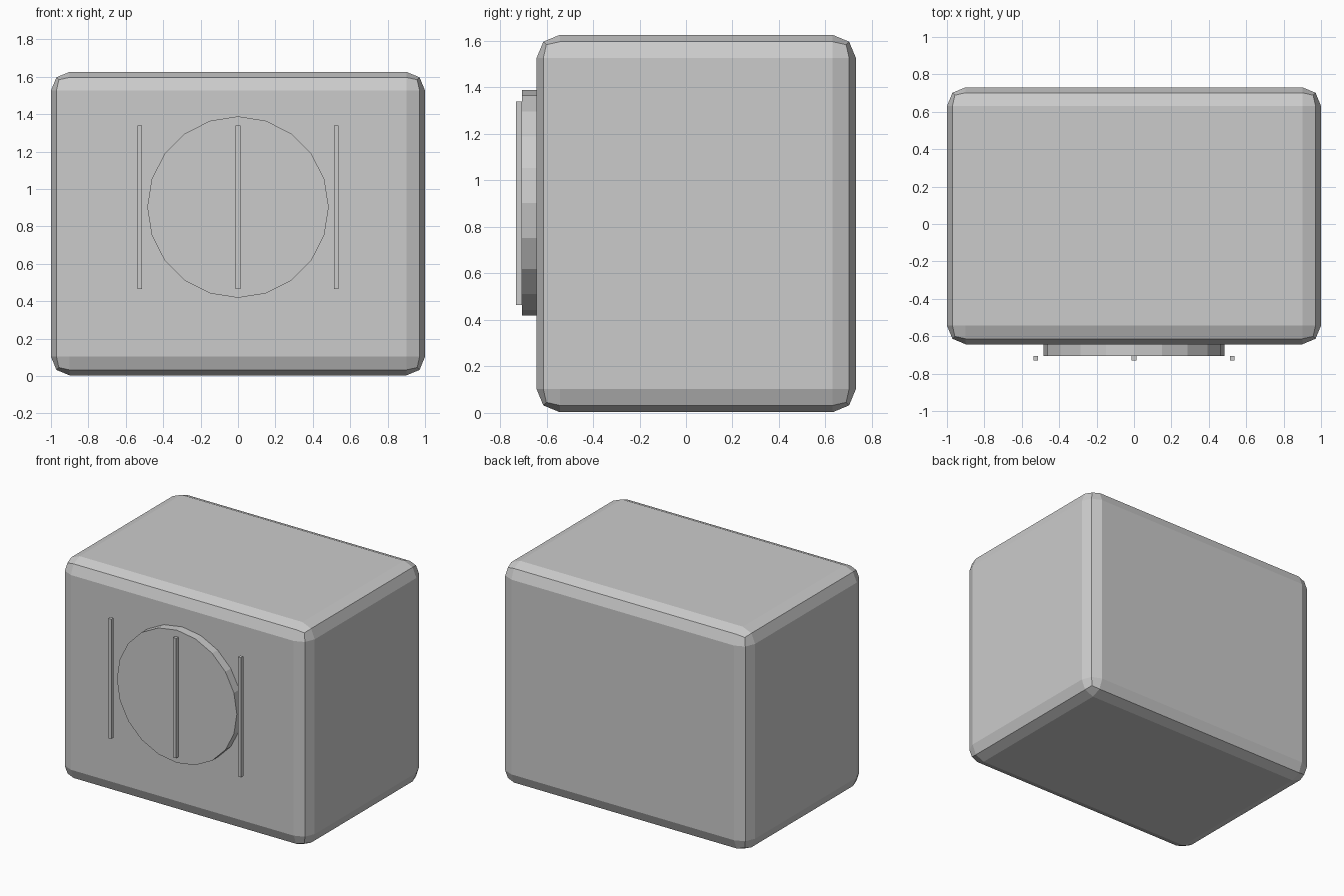
import bpy
import math

if "Cube" in bpy.data.objects:
    bpy.data.objects.remove(bpy.data.objects["Cube"])


def box(name, lo, hi):
    center = [(a + b) / 2 for a, b in zip(lo, hi)]
    bpy.ops.mesh.primitive_cube_add(size=1, location=center)
    ob = bpy.context.object
    ob.name = name
    ob.scale = [b - a for a, b in zip(lo, hi)]
    bpy.ops.object.transform_apply(location=False, rotation=False, scale=True)
    return ob


# Main body with two-step rounded edges
body = box("body", (-1, -0.643, 0.003), (1, 0.731, 1.626))
bevel = body.modifiers.new("edge_bevel", 'BEVEL')
bevel.width = 0.1
bevel.segments = 2
bevel.limit_method = 'ANGLE'

# Round front disc, 20 sides, set slightly into the body
front, back = -0.706, -0.586
bpy.ops.mesh.primitive_cylinder_add(
    vertices=20, radius=0.485, depth=back - front,
    location=(0, (front + back) / 2, 0.903), rotation=(math.pi / 2, 0, 0))
bpy.context.object.name = "front_disc"

# Three thin vertical bars in front of the disc
for side, x in (("left", -0.525), ("middle", 0), ("right", 0.525)):
    box(f"{side}_bar", (x - 0.0125, -0.731, 0.465), (x + 0.0125, -0.706, 1.34))
